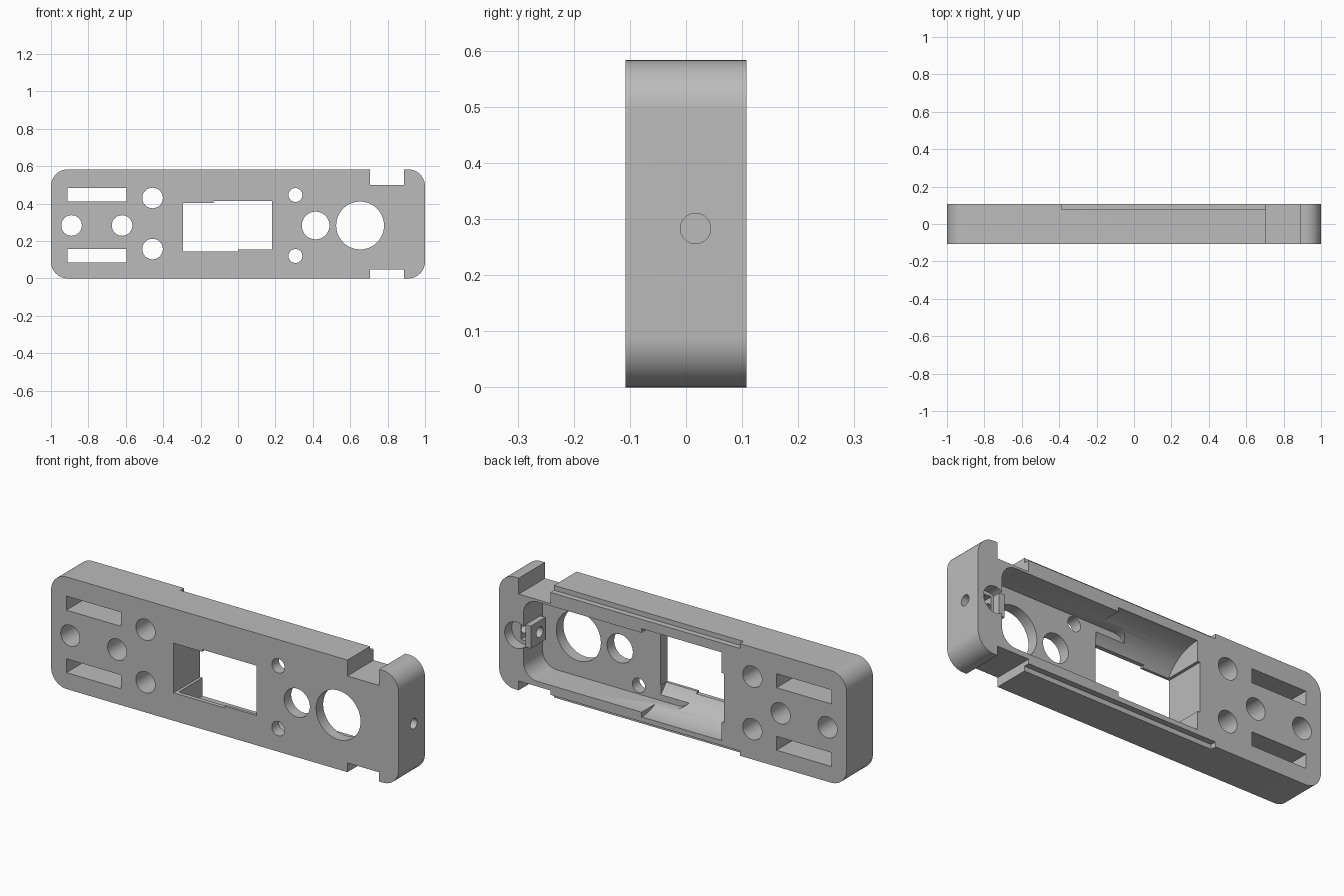
import bpy, bmesh, math
from mathutils import Matrix, Vector

cube = bpy.data.objects.get("Cube")
if cube:
    bpy.data.objects.remove(cube, do_unlink=True)

HALF_Y, TOP, MID = 0.108, 0.583, 0.283

grey = bpy.data.materials.new("light grey")
grey.use_nodes = True
grey.diffuse_color = (0.5, 0.5, 0.5, 1)
grey.node_tree.nodes["Principled BSDF"].inputs["Base Color"].default_value = (0.5, 0.5, 0.5, 1)


def to_object(name, bm):
    mesh = bpy.data.meshes.new(name)
    bmesh.ops.recalc_face_normals(bm, faces=bm.faces)
    bm.to_mesh(mesh)
    bm.free()
    obj = bpy.data.objects.new(name, mesh)
    bpy.context.collection.objects.link(obj)
    return obj


def box(name, x, y, z, radius=0):
    """Box from (low, high) ranges, optionally rounding edges that run along y."""
    bm = bmesh.new()
    bmesh.ops.create_cube(bm, size=1)
    for v in bm.verts:
        v.co = Vector([sum(r) / 2 + c * (r[1] - r[0]) for c, r in zip(v.co, (x, y, z))])
    if radius:
        edges = [e for e in bm.edges if abs(e.verts[0].co.y - e.verts[1].co.y) > 1e-4]
        bmesh.ops.bevel(bm, geom=edges, offset=radius, segments=12, profile=0.5, affect='EDGES')
    return to_object(name, bm)


def cylinder(name, centre, radius, length, axis='Y', sides=48):
    bm = bmesh.new()
    bmesh.ops.create_cone(bm, cap_ends=True, segments=sides, radius1=radius,
                          radius2=radius, depth=length)
    turn = Matrix.Rotation(math.pi / 2, 4, 'X' if axis == 'Y' else 'Y')
    bmesh.ops.transform(bm, matrix=Matrix.Translation(centre) @ turn, verts=bm.verts)
    return to_object(name, bm)


# Main rounded plate
body = box("body_plate", (-1, 1), (-HALF_Y, HALF_Y), (0, TOP), radius=0.09)
body.data.materials.append(grey)
through = (-0.3, 0.3)
cutters = []

# Strap slots and the round through holes
for z in ((0.085, 0.157), (0.41, 0.483)):
    cutters.append(box("slot_cutter", (-0.912, -0.597), through, z))
for x, z, r in ((-0.89, MID, 0.055), (-0.62, MID, 0.055), (-0.457, 0.43, 0.055),
                (-0.457, 0.157, 0.055), (0.307, 0.446, 0.037), (0.307, 0.12, 0.037),
                (0.415, MID, 0.074), (0.653, MID, 0.128)):
    cutters.append(cylinder("hole_cutter", (x, 0, z), r, 1))

# Edge notches
cutters.append(box("top_notch_cutter", (0.705, 0.887), through, (0.5, 0.8)))
cutters.append(box("bottom_notch_cutter", (0.705, 0.887), through, (-0.2, 0.048)))

# Rear rabbets along the top and bottom edges
for z in ((-0.2, 0.025), (TOP - 0.025, 0.8)):
    cutters.append(box("rabbet_cutter", (-0.385, 0.75), (0.078, 0.3), z))

# Rear recess, curved channel and stepped window
cutters.append(box("recess_cutter", (0.0, 0.86), (-0.05, 0.3), (0.075, 0.488), radius=0.08))
cutters.append(cylinder("channel_cutter", (-0.05, 0.1, 0.28), 0.23, 0.46, axis='X', sides=64))
cutters.append(box("window_low_cutter", (-0.295, 0.0), through, (0.145, 0.403)))
cutters.append(box("window_high_cutter", (-0.13, 0.182), through, (0.155, 0.414)))

# End screw hole with its rear pocket
cutters.append(cylinder("screw_cutter", (0.92, 0.017, MID), 0.027, 0.4, axis='X', sides=32))
cutters.append(cylinder("pocket_cutter", (0.9, 0.13, MID), 0.068, 0.16))
cutters.append(box("nut_slot_cutter", (0.875, 0.915), (-0.03, 0.3), (0.235, 0.332)))

# Apply each cut, then drop the cutters
bpy.context.view_layer.objects.active = body
for cutter in cutters:
    cutter.hide_render = True
    mod = body.modifiers.new("cut", 'BOOLEAN')
    mod.operation = 'DIFFERENCE'
    mod.solver = 'EXACT'
    mod.object = cutter
    bpy.ops.object.modifier_apply(modifier=mod.name)
    bpy.data.objects.remove(cutter, do_unlink=True)

# Small bracket in front of the screw hole
bracket = box("screw_bracket", (0.83, 0.862), (-0.03, 0.09), (0.225, 0.342))
bracket.data.materials.append(grey)
gap = cylinder("bracket_gap", (0.85, 0.017, MID), 0.027, 0.2, axis='X', sides=32)
gap.hide_render = True
bpy.context.view_layer.objects.active = bracket
mod = bracket.modifiers.new("cut", 'BOOLEAN')
mod.object = gap
bpy.ops.object.modifier_apply(modifier=mod.name)
bpy.data.objects.remove(gap, do_unlink=True)

# Smooth the round walls and keep the edges crisp
for obj in (body, bracket):
    bpy.ops.object.select_all(action='DESELECT')
    obj.select_set(True)
    bpy.context.view_layer.objects.active = obj
    bpy.ops.object.shade_smooth_by_angle(angle=math.radians(30))
